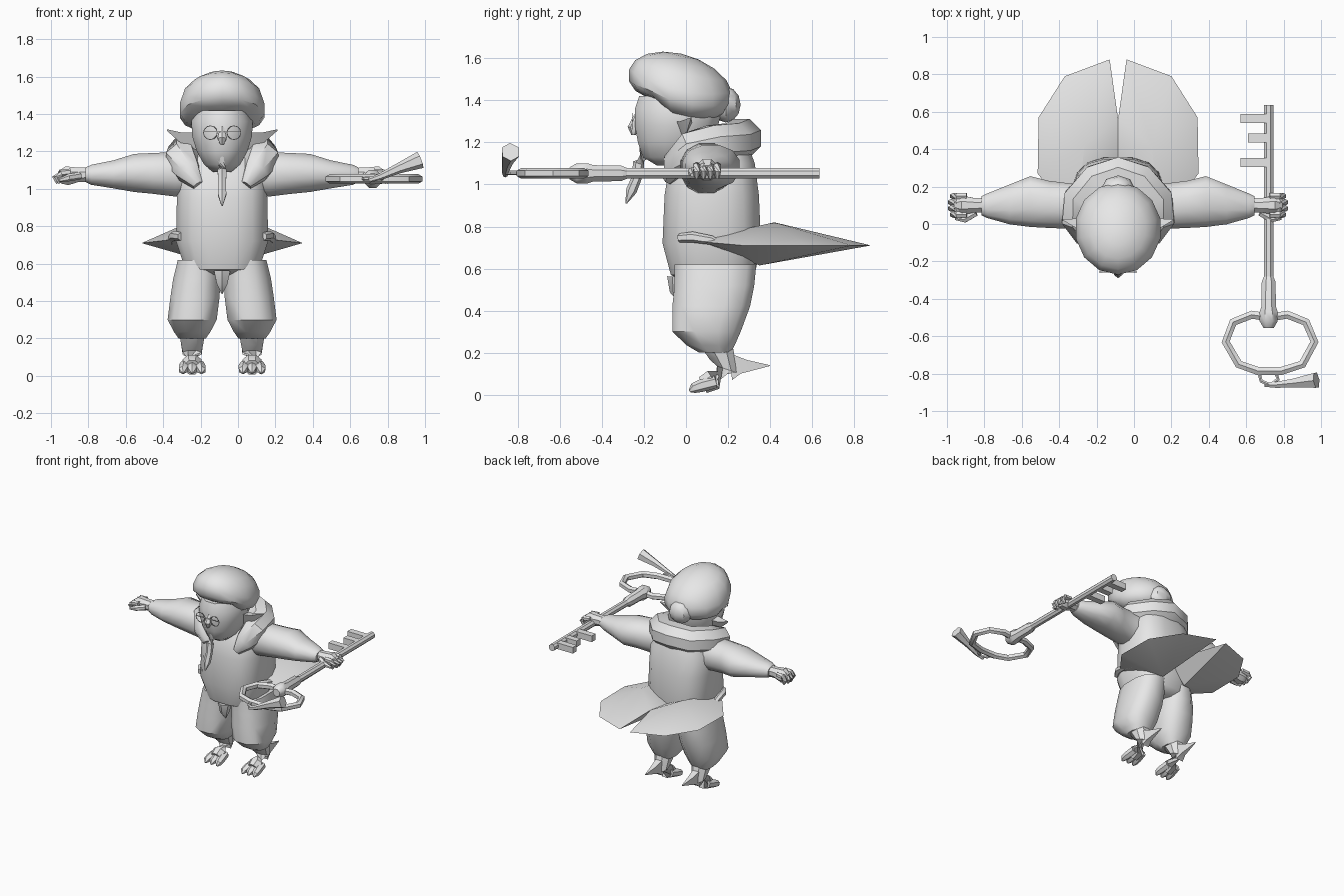
import bpy, bmesh, math
from mathutils import Vector

CX = -0.085  # body centre line
grey = bpy.data.materials.new("plain_grey")
grey.diffuse_color = (0.8, 0.8, 0.8, 1)


def finish(name, bm, side=1, shift=CX, angle=40):
    for v in bm.verts:
        v.co.x = v.co.x * side + shift
    bmesh.ops.recalc_face_normals(bm, faces=bm.faces)
    me = bpy.data.meshes.new(name)
    bm.to_mesh(me)
    bm.free()
    me.materials.append(grey)
    ob = bpy.data.objects.new(name, me)
    bpy.context.collection.objects.link(ob)
    bpy.ops.object.select_all(action='DESELECT')
    ob.select_set(True)
    bpy.context.view_layer.objects.active = ob
    bpy.ops.object.shade_smooth_by_angle(angle=math.radians(angle))
    return ob


def skin(rings, closed=False):
    """Bridge a list of point rings; cap the ends if open."""
    bm = bmesh.new()
    vs = [[bm.verts.new(p) for p in r] for r in rings]
    n = len(vs[0])
    pairs = list(zip(vs, vs[1:])) + ([(vs[-1], vs[0])] if closed else [])
    for a, b in pairs:
        for i in range(n):
            j = (i + 1) % n
            bm.faces.new((a[i], a[j], b[j], b[i]))
    if not closed:
        bm.faces.new(vs[0])
        bm.faces.new(vs[-1])
    return bm


def oval(n, power):
    out = []
    for i in range(n):
        a = 2 * math.pi * (i + 0.5) / n
        c, s = math.cos(a), math.sin(a)
        out.append((math.copysign(abs(c) ** (2 / power), c),
                    math.copysign(abs(s) ** (2 / power), s)))
    return out


def stack(name, rows, side=1, n=12, power=2):
    """Rows of (z, centre x, half width, front y, back y)."""
    rings = [[(xc + rx * c, (yf + yb) / 2 + (yb - yf) / 2 * s, z)
              for c, s in oval(n, power)] for z, xc, rx, yf, yb in rows]
    return finish(name, skin(rings), side)


def tube(name, pts, side=1, shift=CX, n=8, closed=False):
    """Points of (x, y, z, radius)."""
    P = [Vector(p[:3]) for p in pts]
    rings, m = [], len(P)
    for i, p in enumerate(P):
        if closed:
            t = P[(i + 1) % m] - P[i - 1]
        else:
            t = P[min(i + 1, m - 1)] - P[max(i - 1, 0)]
        t.normalize()
        up = Vector((0, 0, 1)) if abs(t.z) < 0.85 else Vector((0, 1, 0))
        u = t.cross(up).normalized()
        w = u.cross(t)
        r = pts[i][3]
        rings.append([p + r * (u * c + w * s) for c, s in oval(n, 2)])
    return finish(name, skin(rings, closed), side, shift)


def ball(name, loc, size, side=1, u=12, v=8, edit=None):
    bm = bmesh.new()
    bmesh.ops.create_uvsphere(bm, u_segments=u, v_segments=v, radius=1)
    for w in bm.verts:
        w.co = Vector([w.co[k] * size[k] for k in range(3)])
        if edit:
            edit(w.co)
        w.co += Vector(loc)
    return finish(name, bm, side)


# Torso and belly
stack("torso", [(0.53, 0, .13, 0, .28), (0.57, 0, .20, -.075, .33), (0.72, 0, .25, -.115, .36),
                (0.95, 0, .245, -.105, .35), (1.10, 0, .24, -.08, .33), (1.21, 0, .17, .0, .29)],
      n=16, power=2.8)
tube("loincloth_tip", [(0, -.04, .56, .05), (0, -.045, .49, .032), (0, -.03, .44, .004)], n=6)

# Head, face and beard
stack("head", [(1.09, 0, .05, -.14, .0), (1.13, 0, .10, -.21, .08), (1.20, 0, .14, -.235, .13),
               (1.28, 0, .165, -.25, .16), (1.36, 0, .17, -.25, .18), (1.42, 0, .15, -.23, .18)])
tube("nose", [(0, -.235, 1.33, .012), (0, -.25, 1.27, .028), (0, -.25, 1.235, .010)], n=6)
tube("beard", [(0, -.19, 1.15, .04), (0, -.225, 1.10, .028), (0, -.235, 1.03, .024),
               (0, -.26, .97, .026), (0, -.285, .91, .004)], n=6)


def cap_shape(co):
    co.z += -0.22 * co.y - 0.9 * co.x ** 2 * (1.0 if co.z < 0.05 else 0.5)
    if co.z < 0 and co.y < -0.1:
        co.z *= 0.6


ball("floppy_cap", (0, -.025, 1.465), (.235, .25, .158), u=14, v=9, edit=cap_shape)
ball("cap_knot", (0, .19, 1.38), (.09, .07, .085), u=8, v=6)

# Fluffy collar, open at the front
half = [(.13, -.08, 1.02, .03), (.18, -.05, 1.09, .07), (.21, .03, 1.16, .10),
        (.20, .13, 1.19, .10), (.11, .23, 1.20, .10)]
tube("collar", half + [(0, .265, 1.22, .10)] + [(-x, y, z, r) for x, y, z, r in half[::-1]], n=8)

# Glasses
tube("glasses_bridge", [(-.10, -.255, 1.305, .003), (.10, -.255, 1.305, .003)], n=4)

for s, tag in ((1, "left"), (-1, "right")):
    rim = [(.063 + .037 * math.cos(a * math.pi / 6), -.256, 1.30 + .037 * math.sin(a * math.pi / 6), .003)
           for a in range(12)]
    tube("glasses_rim_" + tag, rim, s, n=4, closed=True)
    # Pointed ear
    bm = skin([[(.14, -.05, 1.30), (.14, .02, 1.29), (.14, -.01, 1.21)],
               [(.21, -.03, 1.30), (.21, .03, 1.295), (.21, .0, 1.235)],
               [(.295, .02, 1.318), (.295, .025, 1.318), (.295, .022, 1.31)]])
    finish("ear_" + tag, bm, s)

    # Sleeve: (distance, low z, high z, front y, back y)
    rows = [(.14, .97, 1.18, .0, .24), (.25, .955, 1.20, -.03, .22), (.37, .97, 1.195, -.025, .235),
            (.47, .98, 1.19, -.02, .26), (.58, 1.0, 1.155, -.005, .215), (.70, 1.02, 1.13, .03, .165),
            (.73, 1.035, 1.115, .045, .15)]
    finish("sleeve_" + tag, skin([[(d, (f + b) / 2 + (b - f) / 2 * c, (lo + hi) / 2 + (hi - lo) / 2 * q)
                                   for c, q in oval(12, 2.2)] for d, lo, hi, f, b in rows]), s)
    # Hand and fingers
    tube("palm_" + tag, [(.70, .10, 1.075, .04), (.77, .10, 1.075, .042), (.83, .10, 1.07, .055),
                         (.87, .10, 1.06, .035)], s)
    for k in range(4):
        y = .05 + k * .033
        tip = .915 - .012 * abs(k - 1.5)
        tube(f"finger_{k}_{tag}", [(.81, y, 1.09, .018), (.86, y, 1.085, .02),
                                   (tip - .015, y, 1.06, .018), (tip - .03, y, 1.03, .010)], s, n=6)
    tube("thumb_" + tag, [(.76, .06, 1.07, .02), (.82, .025, 1.06, .02), (.87, .03, 1.045, .01)], s, n=6)

    # Baggy trouser leg
    stack("trouser_" + tag, [(.62, .12, .12, -.06, .34), (.52, .135, .13, -.06, .33),
                             (.42, .145, .135, -.07, .31), (.30, .16, .135, -.07, .265),
                             (.235, .16, .10, .0, .235), (.20, .16, .075, .06, .215)], s, power=2.5)
    # Lower leg, foot, toes and heel spur
    tube("shin_" + tag, [(.16, .13, .27, .08), (.16, .17, .19, .066), (.16, .195, .12, .055),
                         (.16, .13, .07, .055), (.16, .08, .045, .045)], s)
    for k in (-1, 0, 1):
        tube(f"toe_{k + 2}_{tag}", [(.16 + k * .035, .14, .06, .03), (.16 + k * .045, .07, .042, .03),
                                    (.16 + k * .05, .035, .03, .024), (.16 + k * .05, .017, .016, .007)], s, n=6)
    finish("heel_spur_" + tag, skin([[(.13, .2, .20), (.19, .2, .20), (.19, .22, .07), (.13, .22, .07)],
                                     [(.14, .29, .165), (.18, .29, .165), (.18, .26, .10), (.14, .26, .10)],
                                     [(.158, .40, .14), (.162, .40, .14), (.162, .395, .135), (.158, .395, .135)]]), s)

    # Tail fan: rim joined to an upper and a lower peak
    rim = [(0, .34, .72), (.22, .04, .735), (.30, .10, .725), (.43, .27, .71), (.425, .57, .71),
           (.285, .79, .71), (.045, .88, .71), (0, .56, .75)]
    bm = bmesh.new()
    ring = [bm.verts.new(p) for p in rim]
    for peak in ((.18, .42, .82), (.10, .35, .615)):
        top = bm.verts.new(peak)
        for i in range(len(ring)):
            bm.faces.new((ring[i], ring[(i + 1) % len(ring)], top))
    finish("tail_fan_" + tag, bm, s, angle=30)
    # Sash knot at the hip
    tube("hip_knot_" + tag, [(.22, -.03, .745, .022), (.255, .03, .75, .026), (.27, .12, .735, .022),
                             (.27, .2, .70, .008)], s, n=6)

# Giant key: shaft, collar, bow and bits
KX, KZ = .72, 1.053
tube("key_shaft", [(KX, .635, KZ, .027), (KX, -.32, KZ, .027)], shift=0)
tube("key_neck", [(KX, -.28, KZ, .027), (KX, -.31, KZ, .04), (KX, -.44, KZ, .042), (KX, -.47, KZ, .052),
                  (KX, -.52, KZ, .052), (KX, -.555, KZ, .03)], shift=0)
bow = [(.63, -.485), (.53, -.525), (.49, -.63), (.56, -.75), (.66, -.785),
       (.79, -.785), (.90, -.75), (.965, -.63), (.92, -.525), (.82, -.485), (.725, -.50)]
tube("key_bow", [(x, y, KZ, .025) for x, y in bow], shift=0, n=6, closed=True)
for k, (y, x) in enumerate(((.565, .57), (.46, .61), (.33, .57))):
    tube(f"key_bit_{k}", [(x, y, KZ, .034), (KX, y, KZ, .034)], shift=0, n=4)

# Charm on a small link
tube("charm_link", [(.67, -.80, 1.055, .011), (.68, -.84, 1.055, .011), (.73, -.86, 1.055, .011),
                    (.77, -.83, 1.055, .011), (.76, -.80, 1.055, .011)], shift=0, n=6)
tube("charm", [(.70, -.86, 1.045, .012), (.76, -.86, 1.065, .018), (.86, -.85, 1.11, .028),
               (.975, -.835, 1.155, .046)], shift=0, n=6)
